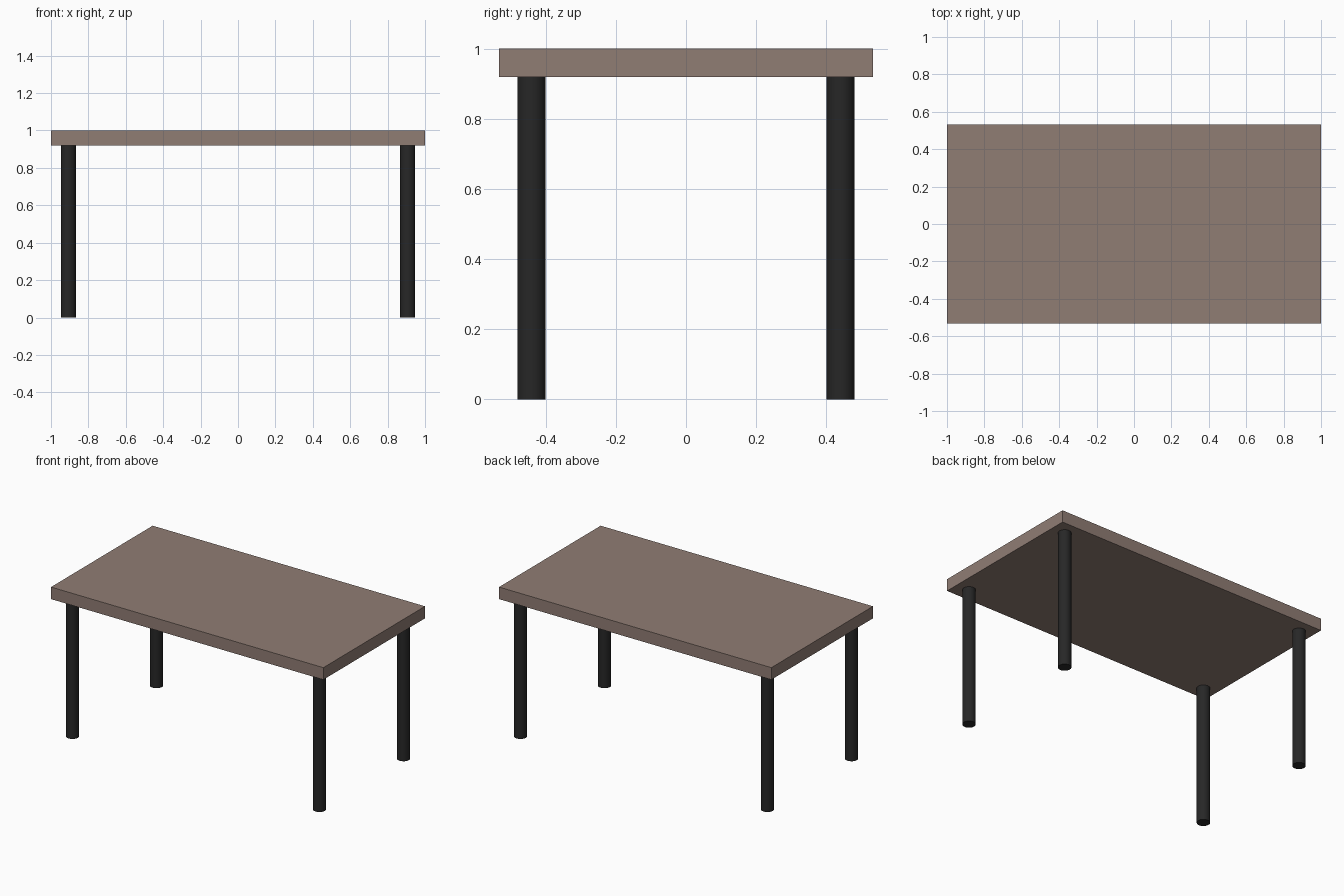
import bpy

if "Cube" in bpy.data.objects:
    bpy.data.objects.remove(bpy.data.objects["Cube"])

TOP_Z, TOP_THICK = 1.0, 0.08
LEG_X, LEG_Y, LEG_R = 0.907, 0.441, 0.04


def material(name, color):
    mat = bpy.data.materials.new(name)
    mat.diffuse_color = (*color, 1.0)
    mat.use_nodes = True
    mat.node_tree.nodes["Principled BSDF"].inputs["Base Color"].default_value = mat.diffuse_color
    return mat


wood = material("brown_wood", (0.28, 0.205, 0.175))
black = material("black_metal", (0.02, 0.02, 0.02))

# Rectangular table top
bpy.ops.mesh.primitive_cube_add(size=1, location=(0, 0, TOP_Z - TOP_THICK / 2))
top = bpy.context.object
top.name = "table_top"
top.scale = (2.0, 1.066, TOP_THICK)
bpy.ops.object.transform_apply(location=False, rotation=False, scale=True)
top.data.materials.append(wood)

# Four round legs, one near each corner
leg_height = TOP_Z - TOP_THICK
for y_name, sy in (("front", -1), ("back", 1)):
    for x_name, sx in (("left", -1), ("right", 1)):
        bpy.ops.mesh.primitive_cylinder_add(
            vertices=32, radius=LEG_R, depth=leg_height,
            location=(sx * LEG_X, sy * LEG_Y, leg_height / 2))
        leg = bpy.context.object
        leg.name = f"{y_name}_{x_name}_leg"
        leg.data.materials.append(black)
        bpy.ops.object.shade_smooth_by_angle()
